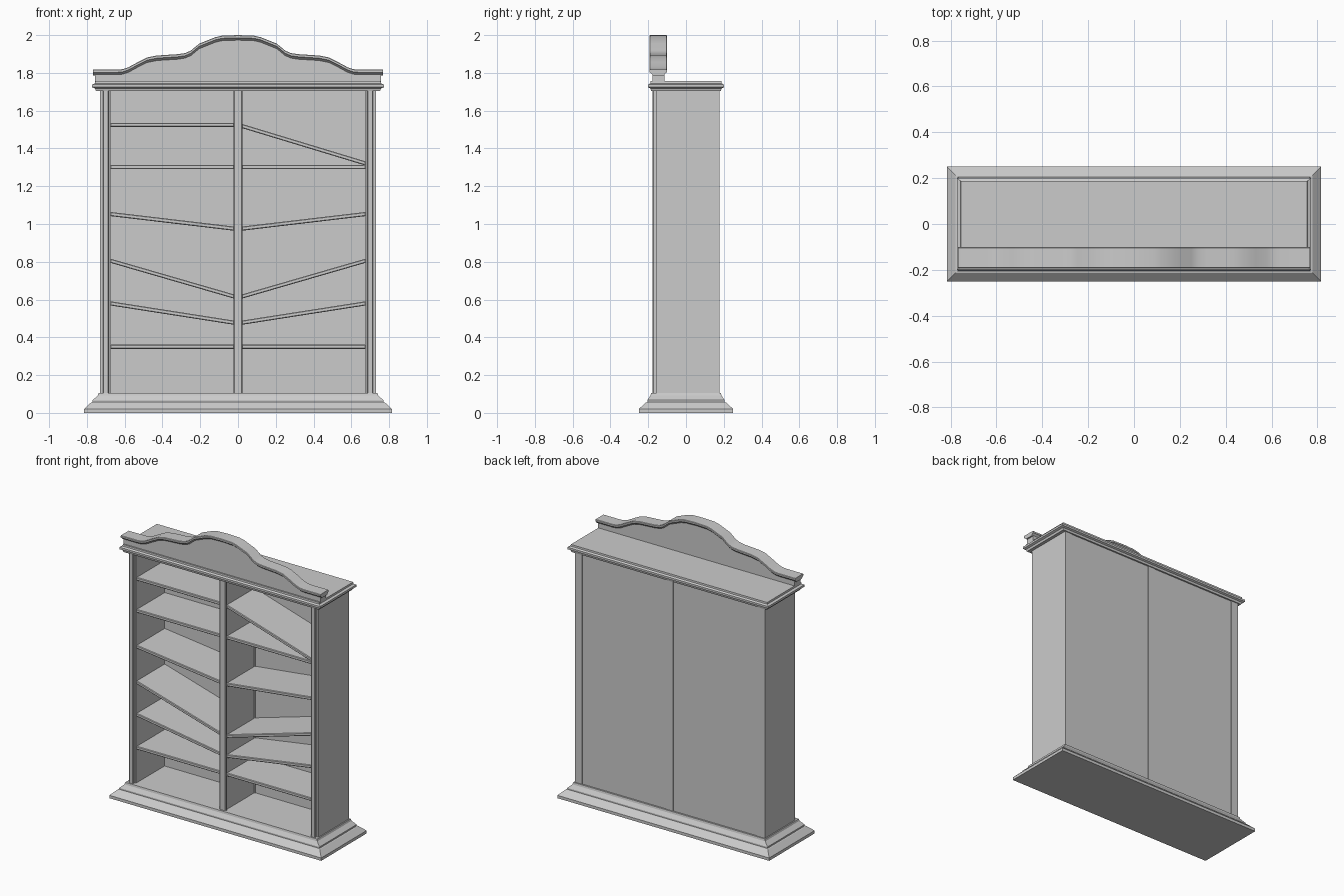
import bpy, bmesh, math

if "Cube" in bpy.data.objects:
    bpy.data.objects.remove(bpy.data.objects["Cube"])


def make_object(name, verts, faces, bevel=0.0, smooth=False):
    mesh = bpy.data.meshes.new(name)
    mesh.from_pydata(verts, [], faces)
    bm = bmesh.new()
    bm.from_mesh(mesh)
    bmesh.ops.recalc_face_normals(bm, faces=bm.faces)
    bm.to_mesh(mesh)
    bm.free()
    ob = bpy.data.objects.new(name, mesh)
    bpy.context.collection.objects.link(ob)
    if bevel:
        mod = ob.modifiers.new("edge", 'BEVEL')
        mod.width = bevel
        mod.segments = 1
    if smooth:
        bpy.context.view_layer.objects.active = ob
        ob.select_set(True)
        bpy.ops.object.shade_smooth_by_angle(angle=math.radians(30))
        ob.select_set(False)
    return ob


def loft(name, rings, **kw):
    """Join closed rings of points and cap both ends."""
    n = len(rings[0])
    verts = [p for ring in rings for p in ring]
    faces = [(r * n + i, r * n + (i + 1) % n, (r + 1) * n + (i + 1) % n, (r + 1) * n + i)
             for r in range(len(rings) - 1) for i in range(n)]
    faces += [tuple(range(n)), tuple(range((len(rings) - 1) * n, len(rings) * n))]
    return make_object(name, verts, faces, **kw)


def stacked(name, profile):
    """Mitred rectangular moulding from (half x, half y, z) levels."""
    return loft(name, [[(-x, -y, z), (x, -y, z), (x, y, z), (-x, y, z)] for x, y, z in profile])


def slab(name, x0, x1, y0, y1, z0, z1, dz=0.0, bevel=0.0):
    """Box whose x1 end may be raised or dropped by dz."""
    rings = [[(x, y0, z0 + d), (x, y1, z0 + d), (x, y1, z1 + d), (x, y0, z1 + d)]
             for x, d in ((x0, 0), (x1, dz))]
    return loft(name, rings, bevel=bevel)


# Plinth and cornice mouldings
stacked("plinth", [(.815, .25, 0), (.815, .25, .02), (.778, .213, .055), (.77, .205, .057),
                   (.77, .205, .067), (.742, .188, .092), (.738, .185, .106)])
stacked("cornice", [(.752, .184, 1.704), (.757, .188, 1.718), (.772, .2, 1.724),
                    (.772, .2, 1.738), (.757, .188, 1.745), (.755, .187, 1.757)])

# Side panels, front stiles and back panels
Z0, Z1 = .10, 1.71
for s, side in ((-1, "left"), (1, "right")):
    slab(side + "_side_panel", s * .675, s * .73, -.156, .177, Z0, Z1)
    slab(side + "_front_stile", s * .684, s * .716, -.177, -.15, Z0, Z1, bevel=.004)
    slab(side + "_back_panel", s * .02, s * .68, .157, .173, Z0, Z1)

# Central divider
slab("divider", -.018, .018, -.156, .177, Z0, Z1)
slab("divider_front", -.025, .025, -.172, -.15, Z0, Z1, bevel=.006)
slab("divider_back", -.025, .025, .15, .177, Z0, Z1)

# Shelves: centre height at the outer end and at the divider
left = [(1.525, 1.525), (1.302, 1.302), (1.053, .975), (.806, .615), (.58, .477), (.35, .35)]
right = [(1.32, 1.52)] + left[1:]
for s, side, rows in ((-1, "left", left), (1, "right", right)):
    for i, (outer, inner) in enumerate(rows):
        slab(f"{side}_shelf_{i + 1}", s * .677, s * .017, -.153, .16,
             outer - .011, outer + .011, inner - outer, bevel=.004)

# Scalloped pediment: plate plus overhanging crown strip
half = [(0, 2.0), (.085, 1.997), (.12, 1.989), (.205, 1.955), (.25, 1.918), (.28, 1.905),
        (.32, 1.899), (.43, 1.892), (.48, 1.882), (.53, 1.857), (.58, 1.83), (.61, 1.82),
        (.64, 1.817)]


def outline(end):
    pts = half + [(end, 1.817)]
    return [(-x, z) for x, z in reversed(pts[1:])] + pts


loft("pediment_plate", [[(x, -.177, 1.75), (x, -.177, z - .012), (x, -.114, z - .012), (x, -.114, 1.75)]
                        for x, z in outline(.757)], smooth=True)
section = [(-.174, -.03), (-.186, -.017), (-.193, -.014), (-.193, -.003), (-.19, 0),
           (-.104, 0), (-.101, -.003), (-.101, -.014), (-.107, -.017), (-.117, -.03)]
loft("pediment_crown", [[(x, y, z + d) for y, d in section] for x, z in outline(.768)], smooth=True)
